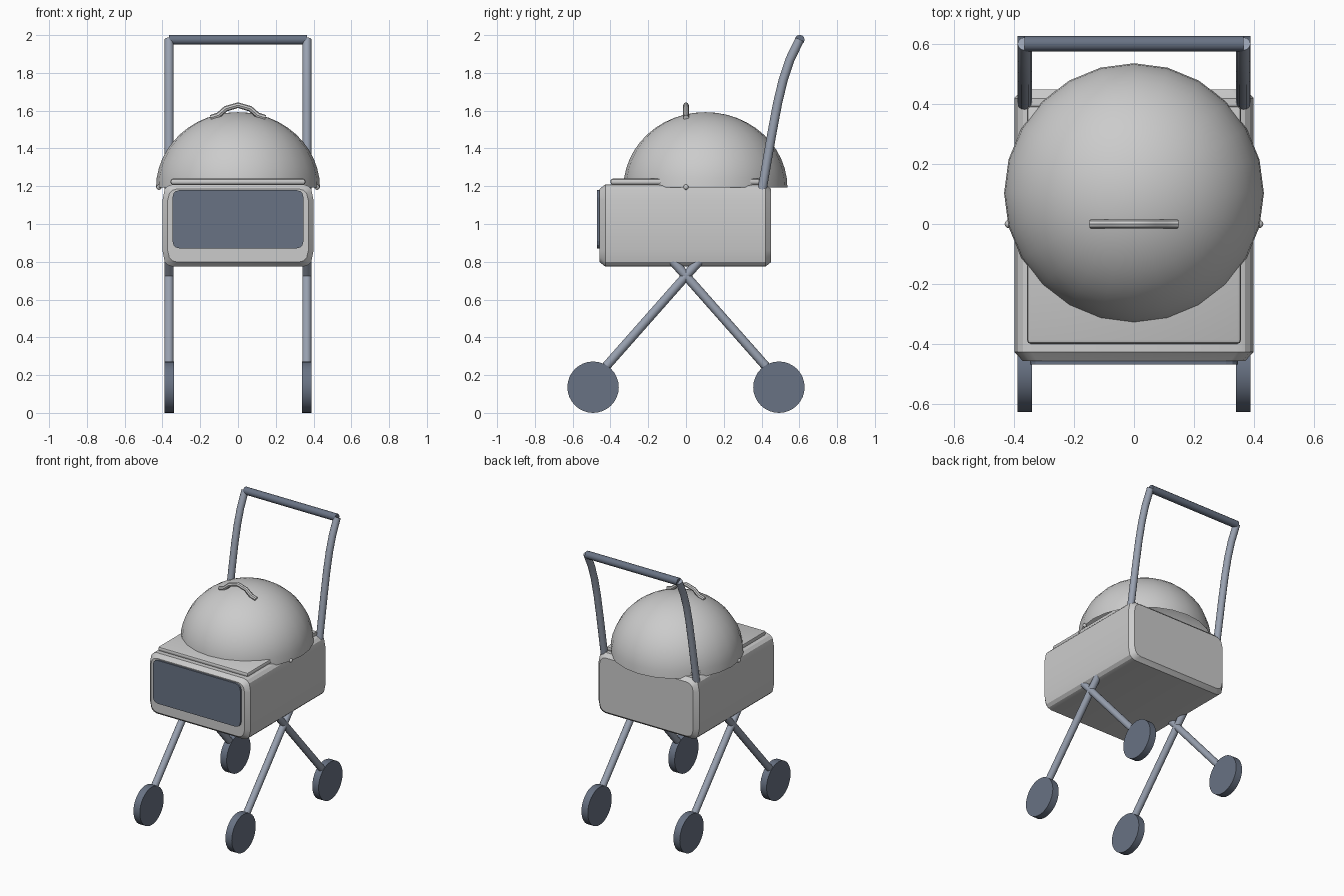
import bpy, bmesh, math
from mathutils import Matrix

if "Cube" in bpy.data.objects:
    bpy.data.objects.remove(bpy.data.objects["Cube"])

dark = bpy.data.materials.new("dark_slate")
dark.diffuse_color = (0.14, 0.17, 0.23, 1)
dark.use_nodes = True
dark.node_tree.nodes["Principled BSDF"].inputs["Base Color"].default_value = dark.diffuse_color
steel = bpy.data.materials.new("frame_grey")
steel.diffuse_color = (0.32, 0.36, 0.44, 1)
steel.use_nodes = True
steel.node_tree.nodes["Principled BSDF"].inputs["Base Color"].default_value = steel.diffuse_color


def finish(ob, mat=None, angle=None):
    if mat:
        ob.data.materials.append(mat)
    bpy.ops.object.select_all(action='DESELECT')
    ob.select_set(True)
    bpy.context.view_layer.objects.active = ob
    if angle:
        bpy.ops.object.shade_smooth_by_angle(angle=math.radians(angle))
    return ob


def from_bmesh(name, bm, mat=None, angle=None):
    bmesh.ops.recalc_face_normals(bm, faces=bm.faces)
    me = bpy.data.meshes.new(name)
    bm.to_mesh(me)
    bm.free()
    ob = bpy.data.objects.new(name, me)
    bpy.context.collection.objects.link(ob)
    return finish(ob, mat, angle)


def tube(name, pts, r, mat=None, res=4):
    cu = bpy.data.curves.new(name, 'CURVE')
    cu.dimensions = '3D'
    cu.bevel_depth = r
    cu.bevel_resolution = res
    cu.use_fill_caps = True
    sp = cu.splines.new('POLY')
    sp.points.add(len(pts) - 1)
    for p, co in zip(sp.points, pts):
        p.co = (*co, 1)
    ob = bpy.data.objects.new(name, cu)
    bpy.context.collection.objects.link(ob)
    finish(ob)
    bpy.ops.object.convert(target='MESH')
    return finish(bpy.context.object, mat, 40)


def loft(name, rings, mat=None, angle=None):
    """Skin closed rings of equal length and cap both ends."""
    bm = bmesh.new()
    vs = [[bm.verts.new(p) for p in ring] for ring in rings]
    n = len(vs[0])
    for a, b in zip(vs, vs[1:]):
        for i in range(n):
            j = (i + 1) % n
            bm.faces.new((a[i], a[j], b[j], b[i]))
    bm.faces.new(vs[0])
    bm.faces.new(vs[-1])
    return from_bmesh(name, bm, mat, angle)


def section(y, hw, hz, cz, corner):
    """Rounded rectangle in the XZ plane; corner lists (dx, dz) insets."""
    q = [(hw - a, hz - b) for a, b in corner]
    pts = q + [(x, -z) for x, z in reversed(q)]
    pts += [(-x, z) for x, z in reversed(pts)]
    return [(x, y, cz + z) for x, z in pts]


# Carriage body
c = [(0.055, 0), (0.03, 0.008), (0.012, 0.026), (0, 0.085)]
c_end = [(0.05, 0), (0.024, 0.008), (0.008, 0.026), (0, 0.06)]
loft("carriage_body", [
    section(-0.457, 0.372, 0.194, 0.992, c_end),
    section(-0.427, 0.40, 0.218, 0.992, c),
    section(0.42, 0.40, 0.218, 0.992, c),
    section(0.45, 0.372, 0.194, 0.992, c_end)], None, 25)

# Dark front panel
pc = [(0.04, 0), (0.018, 0.006), (0.006, 0.018), (0, 0.04)]
loft("front_panel", [section(-0.47, 0.347, 0.155, 1.025, pc),
                     section(-0.452, 0.347, 0.155, 1.025, pc)], dark)

# Thin bedding plate on top
bm = bmesh.new()
bmesh.ops.create_cube(bm, size=1, matrix=Matrix.Translation((0, -0.003, 1.224))
                      @ Matrix.Diagonal((0.715, 0.795, 0.032, 1)))
bmesh.ops.bevel(bm, geom=bm.edges[:], offset=0.013, segments=2, profile=0.5, affect='EDGES')
from_bmesh("bedding_plate", bm, None, 30)

# Dome hood
bm = bmesh.new()
bmesh.ops.create_uvsphere(bm, u_segments=24, v_segments=24, radius=1)
bmesh.ops.delete(bm, geom=[v for v in bm.verts if v.co.z < -0.01], context='VERTS')
bmesh.ops.transform(bm, verts=bm.verts, matrix=Matrix.Translation((0, 0.103, 1.192))
                    @ Matrix.Diagonal((0.434, 0.434, 0.4, 1)))
from_bmesh("hood", bm, None, 60)

# Carry loop on the hood
tube("hood_handle", [(-0.145, 0, 1.562), (-0.105, 0, 1.575), (-0.065, 0, 1.61), (0, 0, 1.629),
                     (0.065, 0, 1.61), (0.105, 0, 1.575), (0.145, 0, 1.562)], 0.015, None, 2)

for side, s in (("right", 1), ("left", -1)):
    x = 0.365 * s
    # Hood pivot pin
    bm = bmesh.new()
    bmesh.ops.create_uvsphere(bm, u_segments=12, v_segments=8, radius=0.014,
                              matrix=Matrix.Translation((0.418 * s, 0, 1.195)))
    from_bmesh("hood_pivot_" + side, bm, None, 60)
    # Curved push bar upright
    tube("push_bar_" + side, [(x, 0.402, 1.175), (x, 0.42, 1.28), (x, 0.453, 1.47),
                              (x, 0.485, 1.64), (x, 0.515, 1.765), (x, 0.55, 1.87),
                              (x, 0.602, 1.977)], 0.024, steel)
    for end, e in (("back", 1), ("front", -1)):
        # Crossed leg
        tube(f"leg_{end}_{side}", [(x, -0.085 * e, 0.82), (x, 0, 0.725), (x, 0.495 * e, 0.165)],
             0.024, steel)
        # Wheel
        bm = bmesh.new()
        bmesh.ops.create_cone(bm, cap_ends=True, segments=32, radius1=0.136, radius2=0.136,
                              depth=0.05, matrix=Matrix.Translation((x, 0.492 * e, 0.136))
                              @ Matrix.Rotation(math.pi / 2, 4, 'Y'))
        from_bmesh(f"wheel_{end}_{side}", bm, dark, 40)

# Cross grip
tube("push_grip", [(-0.365, 0.602, 1.975), (0.365, 0.602, 1.975)], 0.026, dark)
